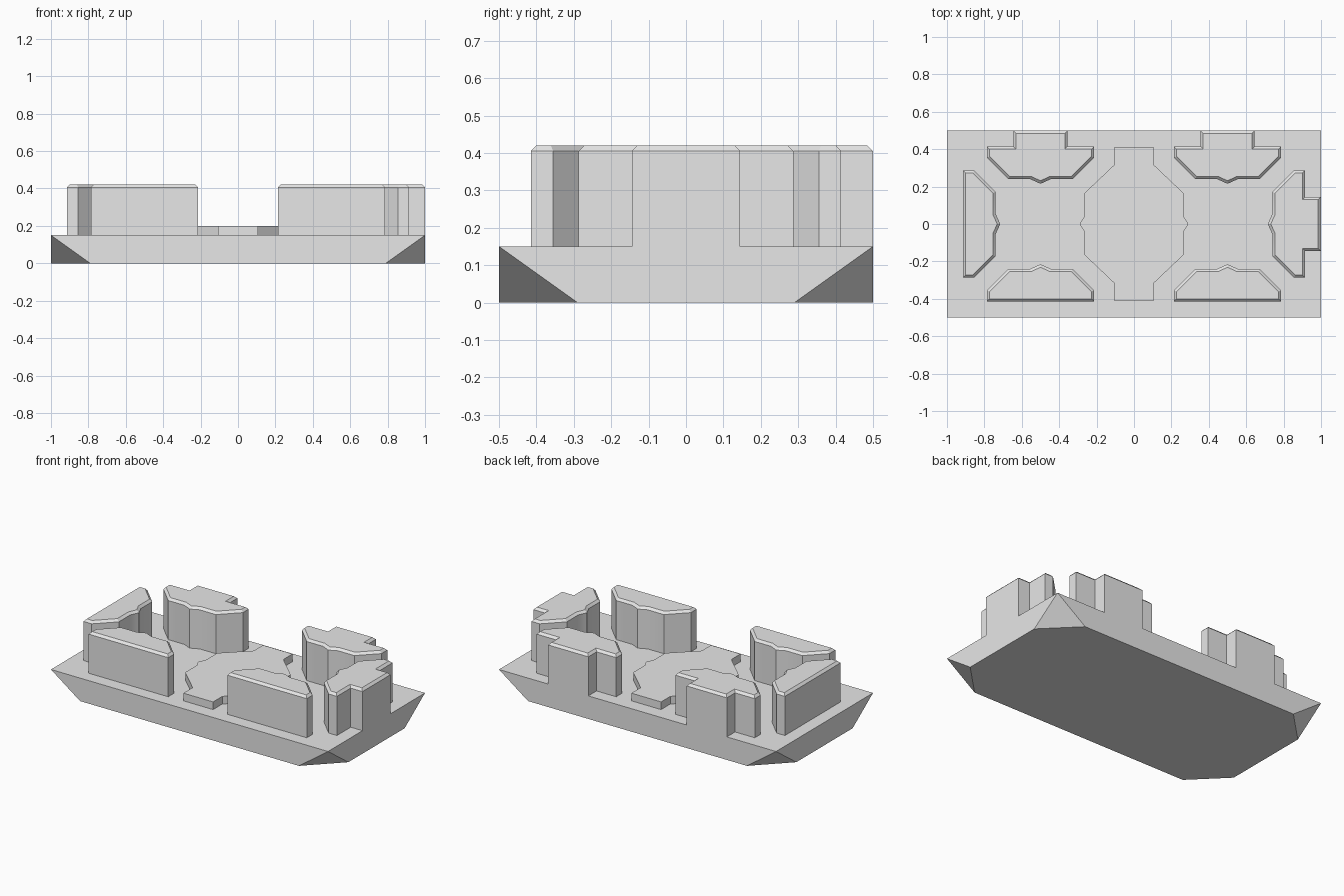
import bpy
import bmesh
from math import pi

if "Cube" in bpy.data.objects:
    bpy.data.objects.remove(bpy.data.objects["Cube"], do_unlink=True)

DECK, SLAB_TOP, BLOCK_TOP, CHAMFER = 0.15, 0.2, 0.42, 0.015

stone = bpy.data.materials.new("light_grey")
stone.use_nodes = True
colour = (0.8, 0.8, 0.8, 1)
stone.diffuse_color = colour
stone.node_tree.nodes["Principled BSDF"].inputs["Base Color"].default_value = colour


def finish(name, bm):
    bmesh.ops.recalc_face_normals(bm, faces=bm.faces)
    mesh = bpy.data.meshes.new(name)
    bm.to_mesh(mesh)
    bm.free()
    mesh.materials.append(stone)
    obj = bpy.data.objects.new(name, mesh)
    bpy.context.collection.objects.link(obj)
    return obj


def prism(name, outline, bottom, top, chamfer=0):
    """Extrude an anticlockwise outline, with an optional chamfered top rim."""
    bm = bmesh.new()
    floor = bm.faces.new([bm.verts.new((x, y, bottom)) for x, y in outline])
    roof = bmesh.ops.extrude_face_region(bm, geom=[floor], use_keep_orig=True)["geom"]
    for v in roof:
        if isinstance(v, bmesh.types.BMVert):
            v.co.z = top - chamfer
    bmesh.ops.recalc_face_normals(bm, faces=bm.faces)
    if chamfer:
        lid = [f for f in roof if isinstance(f, bmesh.types.BMFace)]
        bmesh.ops.inset_region(bm, faces=lid, thickness=chamfer, use_even_offset=True)
        for v in lid[0].verts:
            v.co.z = top
    return finish(name, bm)


def mirrored(right_half):
    """Close an outline drawn bottom to top on +x by mirroring it to -x."""
    return right_half + [(-x, y) for x, y in reversed(right_half) if x > 0]


# Base: a slab whose four lower corners are sliced away
bm = bmesh.new()
for sx in (-1, 1):
    for sy in (-1, 1):
        for x, y, z in ((1, 0.5, DECK), (0.79, 0.5, 0), (1, 0.29, 0)):
            bm.verts.new((sx * x, sy * y, z))
bmesh.ops.convex_hull(bm, input=bm.verts)
bmesh.ops.dissolve_limit(bm, angle_limit=0.01, verts=bm.verts, edges=bm.edges)
finish("base", bm)

# Low raised plaza in the middle
quarter = [(0.285, 0.01), (0.265, 0.04), (0.265, 0.165), (0.107, 0.315), (0.107, 0.41)]
side = [(x, -y) for x, y in reversed(quarter)] + quarter
prism("centre_plaza", mirrored(side), DECK, SLAB_TOP)

# Raised blocks: pointed inner wall, some with a tab reaching the base edge
plain = [(0, 0.215), (0.055, 0.24), (0.172, 0.24), (0.287, 0.355), (0.287, 0.415)]
tabbed = plain + [(0.145, 0.415), (0.145, 0.5)]
placements = [
    ("back_left_block", tabbed, 0.5, 0),
    ("back_right_block", tabbed, -0.5, 0),
    ("front_left_block", plain, 0.5, pi),
    ("front_right_block", plain, -0.5, pi),
    ("left_end_block", tabbed, 0.5, -pi / 2),
    ("right_end_block", plain, -0.5, pi / 2),
]
for name, half, x, turn in placements:
    block = prism(name, mirrored(half), DECK, BLOCK_TOP, CHAMFER)
    block.location.x = x
    block.rotation_euler.z = turn
    # Soften only the shallow folds around the pointed inner wall
    bpy.ops.object.select_all(action="DESELECT")
    block.select_set(True)
    bpy.context.view_layer.objects.active = block
    bpy.ops.object.shade_smooth_by_angle(angle=pi / 6)
